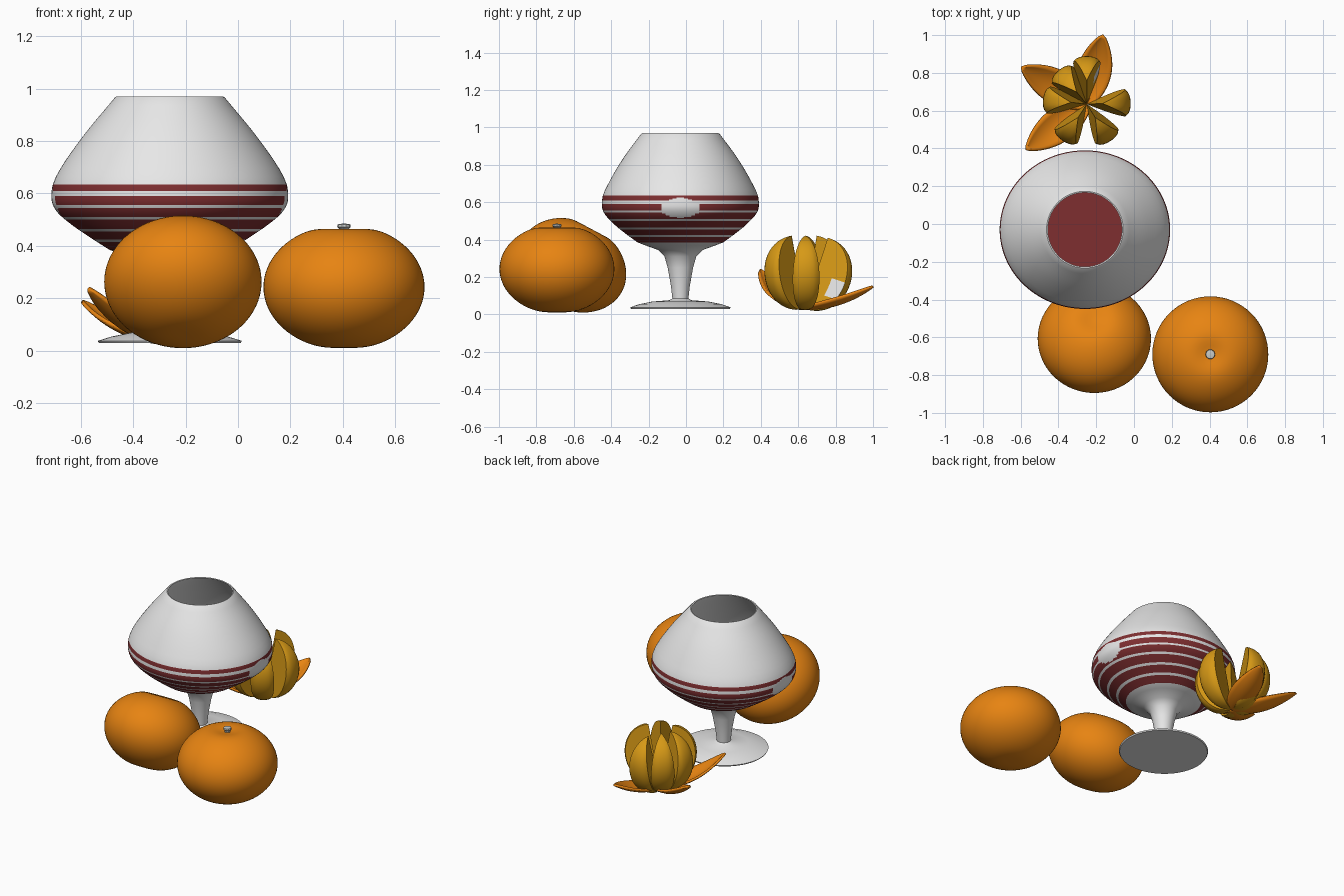
import bpy, bmesh, math
from mathutils import Matrix, Vector
from math import sin, cos, pi, radians

if "Cube" in bpy.data.objects:
    bpy.data.objects.remove(bpy.data.objects["Cube"])


def material(name, rgb):
    m = bpy.data.materials.new(name)
    m.diffuse_color = (*rgb, 1)
    m.use_nodes = True
    m.node_tree.nodes["Principled BSDF"].inputs["Base Color"].default_value = m.diffuse_color
    return m


GLASS = material("pale glass", (0.8, 0.8, 0.8))
RED = material("dark red", (0.21, 0.028, 0.03))
PEEL = material("orange peel", (0.8, 0.23, 0.006))
FLESH = material("golden flesh", (0.68, 0.32, 0.008))
STEM = material("grey stem", (0.58, 0.6, 0.58))


def finish(name, bm, mats, matrix=Matrix(), angle=35):
    bmesh.ops.remove_doubles(bm, verts=bm.verts, dist=1e-5)
    bmesh.ops.recalc_face_normals(bm, faces=bm.faces)
    me = bpy.data.meshes.new(name)
    bm.to_mesh(me)
    bm.free()
    for m in mats:
        me.materials.append(m)
    ob = bpy.data.objects.new(name, me)
    bpy.context.collection.objects.link(ob)
    ob.matrix_world = matrix
    bpy.ops.object.select_all(action='DESELECT')
    bpy.context.view_layer.objects.active = ob
    ob.select_set(True)
    bpy.ops.object.shade_smooth_by_angle(angle=radians(angle))
    return ob


def skin(bm, rows, closed, rule=None):
    """Bridge equal rows of points with quads; rule(i, j, centre) gives the material."""
    vs = [[bm.verts.new(p) for p in row] for row in rows]
    n = len(rows[0])
    for i in range(len(rows) - 1):
        for j in range(n if closed else n - 1):
            k = (j + 1) % n
            f = bm.faces.new((vs[i][j], vs[i][k], vs[i + 1][k], vs[i + 1][j]))
            if rule:
                f.material_index = rule(i, j, f.calc_center_median())


def lathe(name, profile, mats, matrix=Matrix(), n=64, squash=lambda r: 1, rule=None):
    bm = bmesh.new()
    rows = [[(r * cos(2 * pi * j / n), r * sin(2 * pi * j / n) * squash(r), z)
             for j in range(n)] for r, z in profile]
    skin(bm, rows, True, rule)
    return finish(name, bm, mats, matrix)


# ---- goblet ----
BOWL = [(.385, .23), (.43, .3), (.48, .373), (.53, .43), (.58, .451), (.66, .436),
        (.81, .337), (.965, .21)]


def bowl_r(z):
    """Smooth bowl radius at a height (cubic through the BOWL points)."""
    i = next((k for k in range(len(BOWL) - 2) if z < BOWL[k + 1][0]), len(BOWL) - 2)
    (z0, r0), (z1, r1) = BOWL[i], BOWL[i + 1]

    def slope(k):
        a, b = BOWL[max(k - 1, 0)], BOWL[min(k + 1, len(BOWL) - 1)]
        return (b[1] - a[1]) / (b[0] - a[0])
    h, t = z1 - z0, (z - z0) / (z1 - z0)
    return ((2*t**3 - 3*t*t + 1) * r0 + (t**3 - 2*t*t + t) * h * slope(i)
            + (3*t*t - 2*t**3) * r1 + (t**3 - t*t) * h * slope(i + 1))


def oval(r):
    return 1 - .07 * min(max((r - .21) / .2, 0), 1)


foot = [(0, .03), (.27, .03), (.275, .038), (.22, .055), (.15, .069), (.06, .076),
        (.043, .085), (.05, .15), (.068, .25), (.085, .31), (.12, .345), (.19, .37)]
heights = [.385 + .005 * i for i in range(50)] + [.635 + .03 * i for i in range(12)]
outer = [(bowl_r(z), z) for z in heights]
inner = [(r - .012, z) for r, z in reversed(outer) if z > .41]
glass_profile = foot + outer + [(.21, .965), (.203, .97), (.196, .968)] + inner + [(0, .41)]
first, last = len(foot), len(foot) + len(outer)
GAPS = [(.602, .01), (.55, .005), (.505, .005), (.46, .005), (.42, .005)]


def bowl_paint(i, j, c):
    if not (first <= i < last and c.z < .635):
        return 0
    if any(abs(c.z - g) < w for g, w in GAPS):      # pale rings
        return 0
    if (c.y / .11) ** 2 + ((c.z - .57) / .053) ** 2 < 1:   # pale ovals on both sides
        return 0
    return 1


at_glass = Matrix.Translation((-.26, -.03, 0))
lathe("goblet", glass_profile, [GLASS, RED], at_glass, 128, oval, bowl_paint)
lathe("drink_surface", [(0, .63), (bowl_r(.63) - .008, .63)], [RED], at_glass, 96, oval)


# ---- whole oranges ----
def orange(name, a, b, matrix):
    prof = []
    for k in range(41):
        t = -pi / 2 + pi * k / 40
        r = a * cos(t) if 0 < k < 40 else 0
        dent = math.exp(-(r / .08) ** 2) * (.03 if t > 0 else -.008)
        prof.append((r, b * sin(t) - dent))
    lathe(name, prof, [PEEL], matrix)


orange("upright_orange", .307, .24, Matrix.Translation((.404, -.69, .243)))
orange("tilted_orange", .3, .238,
       Matrix.Translation((-.21, -.607, .263)) @ Matrix.Rotation(radians(-28), 4, 'X'))
lathe("orange_stem", [(0, .44), (.018, .44), (.018, .465), (.026, .472), (.024, .482), (0, .486)],
      [STEM], Matrix.Translation((.404, -.69, 0)), 10)

# ---- peeled orange: flesh segments leaning outward ----
CENTRE = Vector((-.25, .635, .03))


def segment(name, heading, tilt, pith=False):
    bm = bmesh.new()
    half, n = radians(24), 24
    rows = []
    for i in range(n + 1):
        t = pi * i / n
        R, z = .19 * sin(t) ** .9 if 0 < i < n else 0, .2 - .2 * cos(t)
        ring = [(0, 0, z), (R * .5 * cos(half), -R * .5 * sin(half), z)]
        for k in range(9):
            a = half * (k / 4 - 1)
            rr = R * (1 - .07 * abs(k / 4 - 1) ** 4)
            ring.append((rr * cos(a), rr * sin(a), z))
        ring.append((R * .5 * cos(half), R * .5 * sin(half), z))
        rows.append(ring)
    # a patch of pale pith on one flat side
    skin(bm, rows, True, lambda i, j, c: int(pith and j == 1 and 8 <= i <= 11))
    finish(name, bm, [FLESH, GLASS], Matrix.Translation(CENTRE)
           @ Matrix.Rotation(radians(heading), 4, 'Z') @ Matrix.Rotation(radians(tilt), 4, 'Y'))


for k, (heading, tilt) in enumerate([(90, 18), (2, 12), (302, 12), (237, 12), (174, 12), (130, 12)]):
    segment(f"flesh_segment_{k + 1}", heading, tilt, k == 0)


# ---- peeled skin: cupped petals curling up ----
def petal(name, tip, width):
    bm = bmesh.new()
    run = Vector(tip) - CENTRE
    along = Vector((run.x, run.y, 0))
    side = Vector((-run.y, run.x, 0)).normalized()
    rows = []
    for i in range(25):
        s = i / 24
        w = width * sin(pi * (.08 + .92 * s)) ** .75 if i < 24 else 0
        mid = along * s + Vector((0, 0, run.z * s ** 2.2))
        rows.append([mid + side * w * v + Vector((0, 0, .35 * w * v * v))
                     for v in (k / 4 - 1 for k in range(9))])
    skin(bm, rows, False)
    ob = finish(name, bm, [PEEL], Matrix.Translation(CENTRE))
    mod = ob.modifiers.new("thickness", 'SOLIDIFY')
    mod.thickness = .014
    mod.offset = 0


for k, tip in enumerate([(-.165, 1.0, .15), (-.595, .83, .19), (-.57, .395, .24)]):
    petal(f"peel_petal_{k + 1}", tip, .088)
